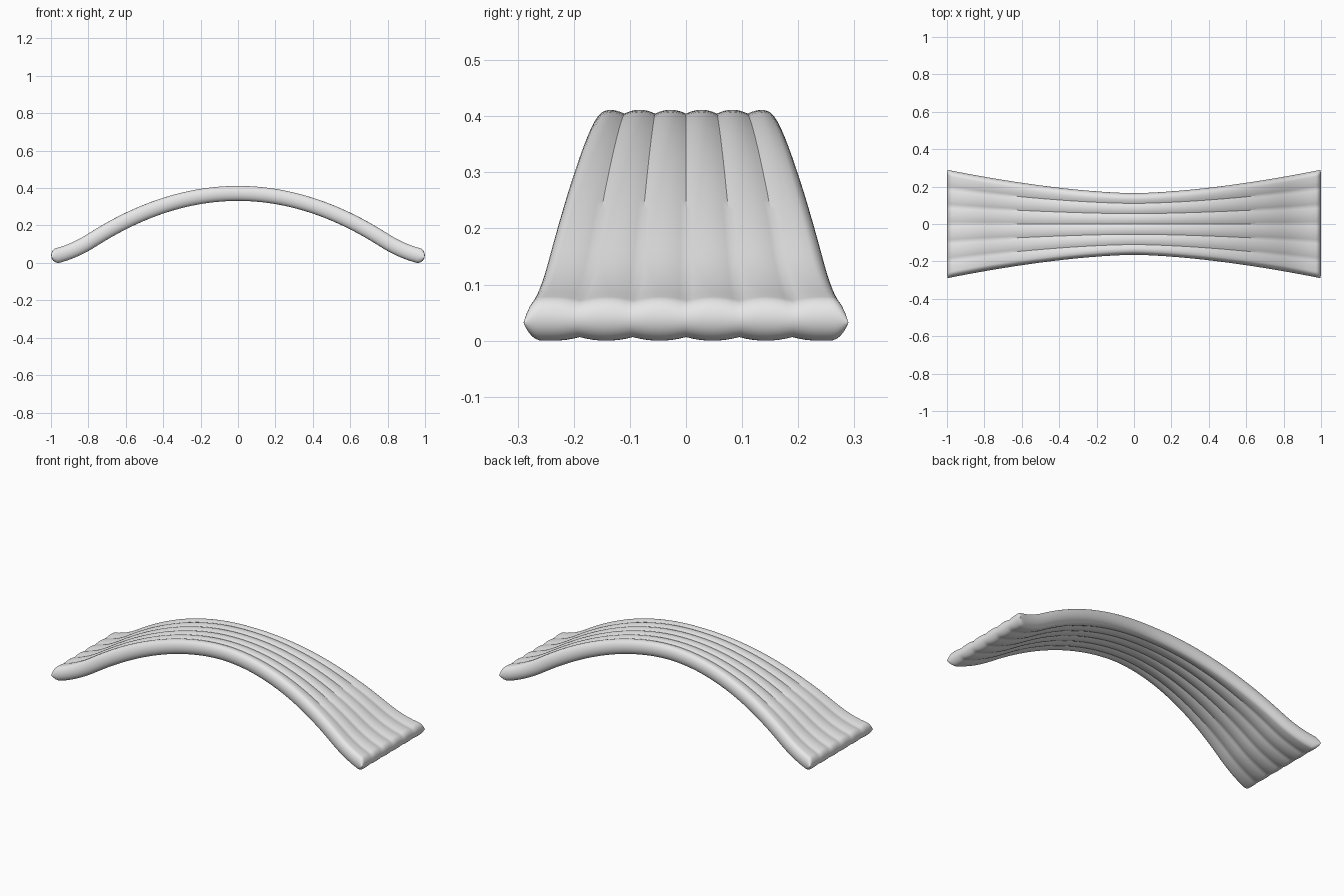
import bpy, bmesh, math
from mathutils import Vector

cube = bpy.data.objects.get("Cube")
if cube:
    bpy.data.objects.remove(cube, do_unlink=True)

PADS, PAD_STEPS = 6, 8
HALF_THICK, END_ROUND, SIDE_ROUND = 0.04, 0.035, 0.028
TIP, FLARE = 0.998, 0.78


def spine(x):
    """Height and slope of the arch: a parabola that flattens near the feet."""
    a = abs(x)
    s = math.copysign(1, x)
    if a < FLARE:
        return 0.375 - 0.41 * a * a, -0.82 * x
    d = a - FLARE
    return 0.1256 - 0.64 * d + 1.04 * d * d, s * (-0.64 + 2.08 * d)


def half_width(x):
    return 0.165 + 0.125 * abs(x) ** 1.6


def rounding(distance, radius):
    """Quarter-round falloff towards an outer edge."""
    k = min(max(distance / radius, 0), 1)
    return math.sqrt(max(0, 1 - (1 - k) ** 2))


def rounded_samples(limit, radius, inner):
    """Symmetric samples, bunched along the rounded edge."""
    edge = [limit - radius * (1 - math.sin(i * math.pi / 16)) for i in range(1, 9)]
    edge = [limit - radius * (1 - math.cos(i * math.pi / 16)) for i in range(8)]
    return [-e for e in edge] + inner + edge[::-1]


# Sample stations along the arch and across the padded channels
core = TIP - END_ROUND
xs = rounded_samples(TIP, END_ROUND, [core * (i / 30 - 1) for i in range(61)])
count = PADS * PAD_STEPS
side = 0.13
vs = rounded_samples(1, side, [i * 2 / count - 1 for i in range(count + 1)
                              if abs(i * 2 / count - 1) < 1 - side - 0.01])


def surface_point(x, v, sign):
    z, slope = spine(x)
    normal = Vector((-slope, 0, 1)).normalized()
    w = half_width(x)
    # Each channel bulges between its stitched seams
    f = ((v + 1) * PADS / 2) % 1
    seam = (2 * f - 1) ** 2 if abs(v) < 1 - 1 / PADS else max(0, 1 - 2 * min(f, 1 - f)) ** 2
    if abs(v) > 1 - 1 / PADS:
        outer = f if v < 0 else 1 - f
        seam = seam if outer > 0.5 else 0
    t = HALF_THICK * rounding(w * (1 - abs(v)), SIDE_ROUND)
    t *= rounding(TIP - abs(x), END_ROUND) * (1 - 0.17 * seam)
    return Vector((x, v * w, z)) + normal * (sign * t)


# Padded arch: upper and lower skins joined along the rim
bm = bmesh.new()
for sign in (1, -1):
    grid = [[bm.verts.new(surface_point(x, v, sign)) for v in vs] for x in xs]
    for r0, r1 in zip(grid, grid[1:]):
        for a, b, c, d in zip(r0, r1, r1[1:], r0[1:]):
            bm.faces.new((a, b, c, d) if sign > 0 else (d, c, b, a))
bmesh.ops.remove_doubles(bm, verts=bm.verts, dist=0.00005)
bmesh.ops.recalc_face_normals(bm, faces=bm.faces)
low = min(v.co.z for v in bm.verts)
bmesh.ops.translate(bm, verts=bm.verts, vec=(0, 0, -low))
mesh = bpy.data.meshes.new("padded_arch")
bm.to_mesh(mesh)
bm.free()
arch = bpy.data.objects.new("padded_arch", mesh)
bpy.context.collection.objects.link(arch)

# Plain grey padding
grey = bpy.data.materials.new("light_grey")
grey.use_nodes = True
grey.diffuse_color = (0.8, 0.8, 0.8, 1)
grey.node_tree.nodes["Principled BSDF"].inputs["Base Color"].default_value = (0.8, 0.8, 0.8, 1)
mesh.materials.append(grey)

bpy.ops.object.select_all(action='DESELECT')
arch.select_set(True)
bpy.context.view_layer.objects.active = arch
bpy.ops.object.shade_smooth_by_angle(angle=math.radians(35))
